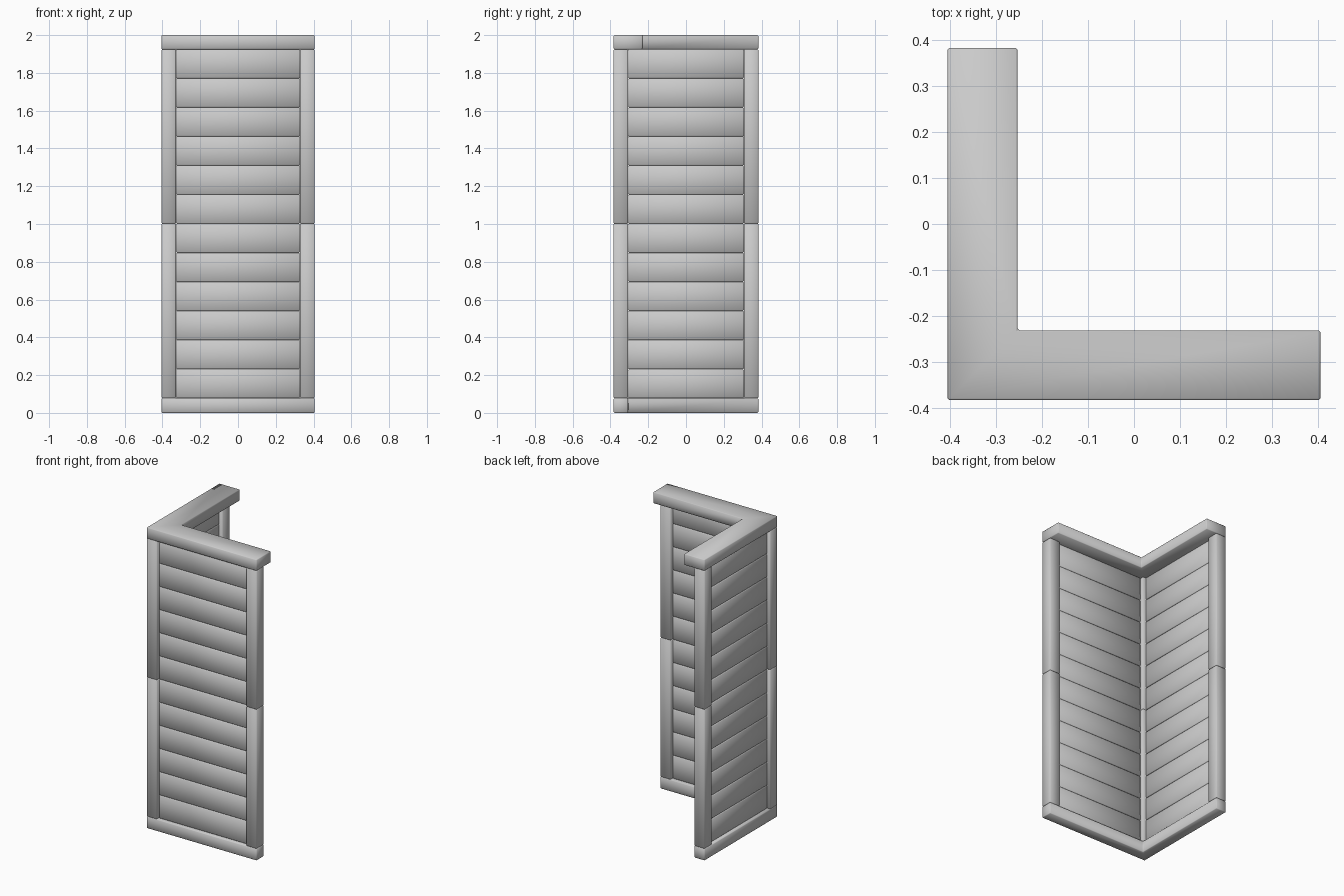
import bpy, bmesh

if "Cube" in bpy.data.objects:
    bpy.data.objects.remove(bpy.data.objects["Cube"])

X, Y = 0.405, 0.383        # half extents
T = 0.076                  # post and sill thickness
CAP_W = 0.152              # width of the top cap
Z0, Z1, MID = 0.078, 1.925, 1.003
RECESS = 0.021             # boards sit back from the post faces
BOARDS = 12


def prism(name, outline, z0, z1, bevel=0.004):
    """Extrude a plan outline and ease its edges."""
    bm = bmesh.new()
    face = bm.faces.new([bm.verts.new((x, y, z0)) for x, y in outline])
    new = bmesh.ops.extrude_face_region(bm, geom=[face])["geom"]
    verts = [v for v in new if isinstance(v, bmesh.types.BMVert)]
    bmesh.ops.translate(bm, vec=(0, 0, z1 - z0), verts=verts)
    bmesh.ops.recalc_face_normals(bm, faces=bm.faces)
    bmesh.ops.bevel(bm, geom=bm.edges[:], offset=bevel, segments=1,
                    affect='EDGES', profile=0.5)
    for f in bm.faces:
        f.smooth = True
    mesh = bpy.data.meshes.new(name)
    bm.to_mesh(mesh)
    bm.free()
    obj = bpy.data.objects.new(name, mesh)
    bpy.context.collection.objects.link(obj)
    return obj


def rect(x0, x1, y0, y1):
    return [(x0, y0), (x1, y0), (x1, y1), (x0, y1)]


def corner_outline(w):
    return [(-X, -Y), (X, -Y), (X, -Y + w), (-X + w, -Y + w), (-X + w, Y), (-X, Y)]


# L-shaped sill and wide cap
prism("bottom_sill", corner_outline(T), 0, Z0)
prism("top_cap", corner_outline(CAP_W), Z1, 2)

# posts at the corner and both free ends, each in two stacked lengths
posts = {"corner_post": (-X, -Y), "right_post": (X - T, -Y), "back_post": (-X, Y - T)}
for name, (x, y) in posts.items():
    for part, a, b in (("lower", Z0, MID), ("upper", MID, Z1)):
        prism(f"{name}_{part}", rect(x, x + T, y, y + T), a, b)

# horizontal boards for the front and side walls
step = (Z1 - Z0) / BOARDS
for i in range(BOARDS):
    a, b = Z0 + i * step, Z0 + (i + 1) * step
    prism(f"front_board_{i}", rect(-X + T, X - T, -Y + RECESS, -Y + T - RECESS), a, b, 0.005)
    prism(f"side_board_{i}", rect(-X + RECESS, -X + T - RECESS, -Y + T, Y - T), a, b, 0.005)
